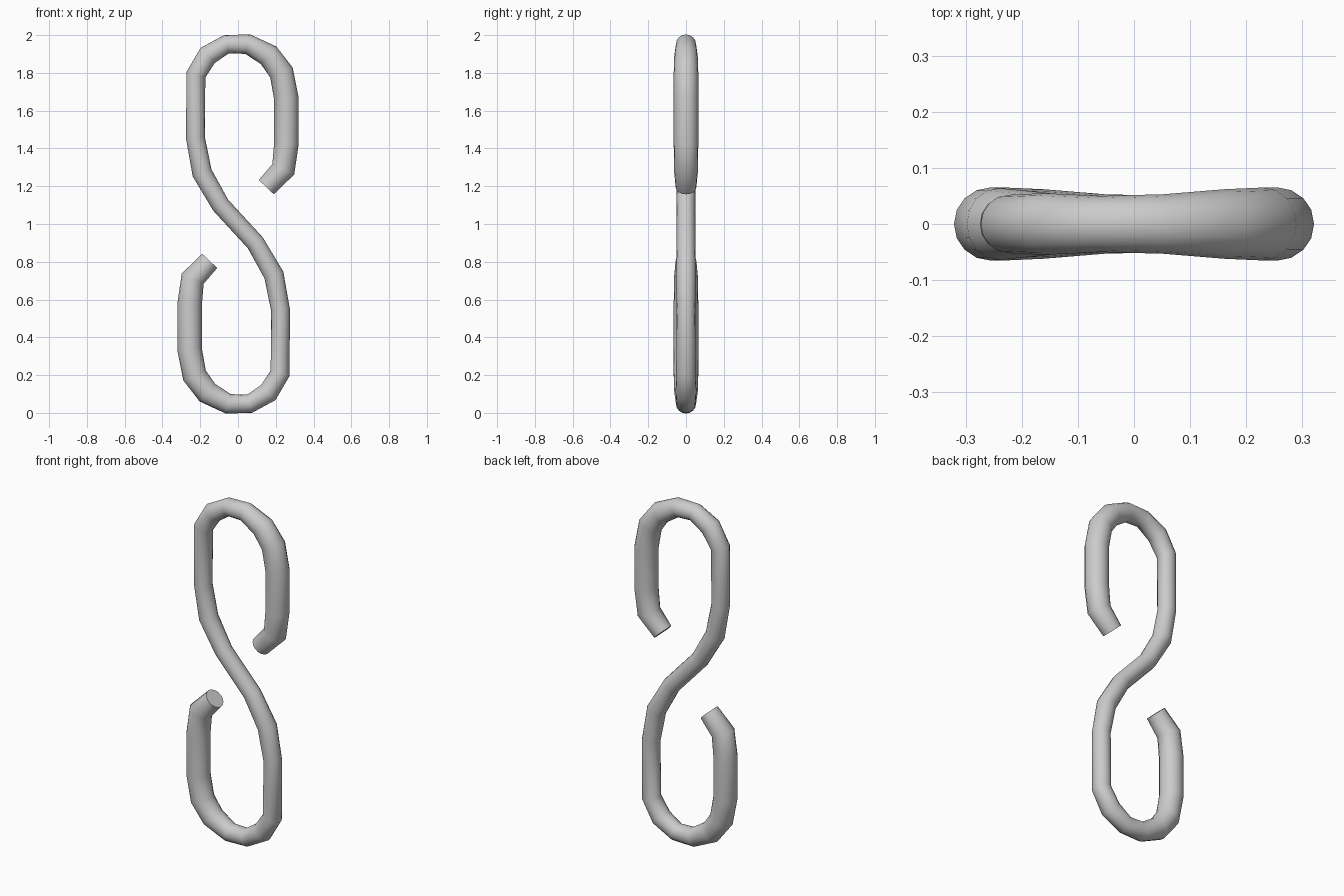
import bpy, bmesh, math
from mathutils import Vector

cube = bpy.data.objects.get("Cube")
if cube:
    bpy.data.objects.remove(cube, do_unlink=True)

SIDES = 16

# Bent rod, upper half: (x, z, radius) from the open tip to the waist
upper = [
    (0.150, 1.195, 0.055), (0.240, 1.290, 0.064), (0.256, 1.425, 0.065),
    (0.256, 1.665, 0.065), (0.230, 1.802, 0.065), (0.162, 1.893, 0.062),
    (0.052, 1.952, 0.053), (-0.060, 1.952, 0.050), (-0.160, 1.893, 0.055),
    (-0.223, 1.790, 0.052), (-0.225, 1.455, 0.050), (-0.190, 1.270, 0.053),
    (-0.092, 1.100, 0.049),
]
# The lower half is the upper half turned half a revolution about the centre
path = upper + [(-x, 2 - z, r) for x, z, r in reversed(upper)]
points = [Vector((x, 0, z)) for x, z, r in path]

# Sweep round rings along the path, mitred at each bend
bm = bmesh.new()
rings = []
for i, (p, (_, _, r)) in enumerate(zip(points, path)):
    tangent = Vector()
    if i > 0:
        tangent += (p - points[i - 1]).normalized()
    if i < len(points) - 1:
        tangent += (points[i + 1] - p).normalized()
    across = tangent.normalized().cross(Vector((0, 1, 0)))
    angles = [2 * math.pi * k / SIDES for k in range(SIDES)]
    rings.append([bm.verts.new(p + across * (r * math.cos(a))
                               + Vector((0, r * math.sin(a), 0))) for a in angles])
for a, b in zip(rings, rings[1:]):
    for k in range(SIDES):
        n = (k + 1) % SIDES
        bm.faces.new((a[k], a[n], b[n], b[k]))

# Flat cut ends
bm.faces.new(rings[0])
bm.faces.new(rings[-1])
bmesh.ops.recalc_face_normals(bm, faces=bm.faces)

mesh = bpy.data.meshes.new("s_hook")
bm.to_mesh(mesh)
bm.free()
hook = bpy.data.objects.new("s_hook", mesh)
bpy.context.collection.objects.link(hook)

# Plain grey metal
color = (0.6, 0.6, 0.6, 1)
steel = bpy.data.materials.new("grey_steel")
steel.use_nodes = True
steel.diffuse_color = color
steel.node_tree.nodes["Principled BSDF"].inputs["Base Color"].default_value = color
mesh.materials.append(steel)

# Smooth rod with crisp ends
bpy.ops.object.select_all(action='DESELECT')
hook.select_set(True)
bpy.context.view_layer.objects.active = hook
bpy.ops.object.shade_smooth_by_angle(angle=math.radians(60))
